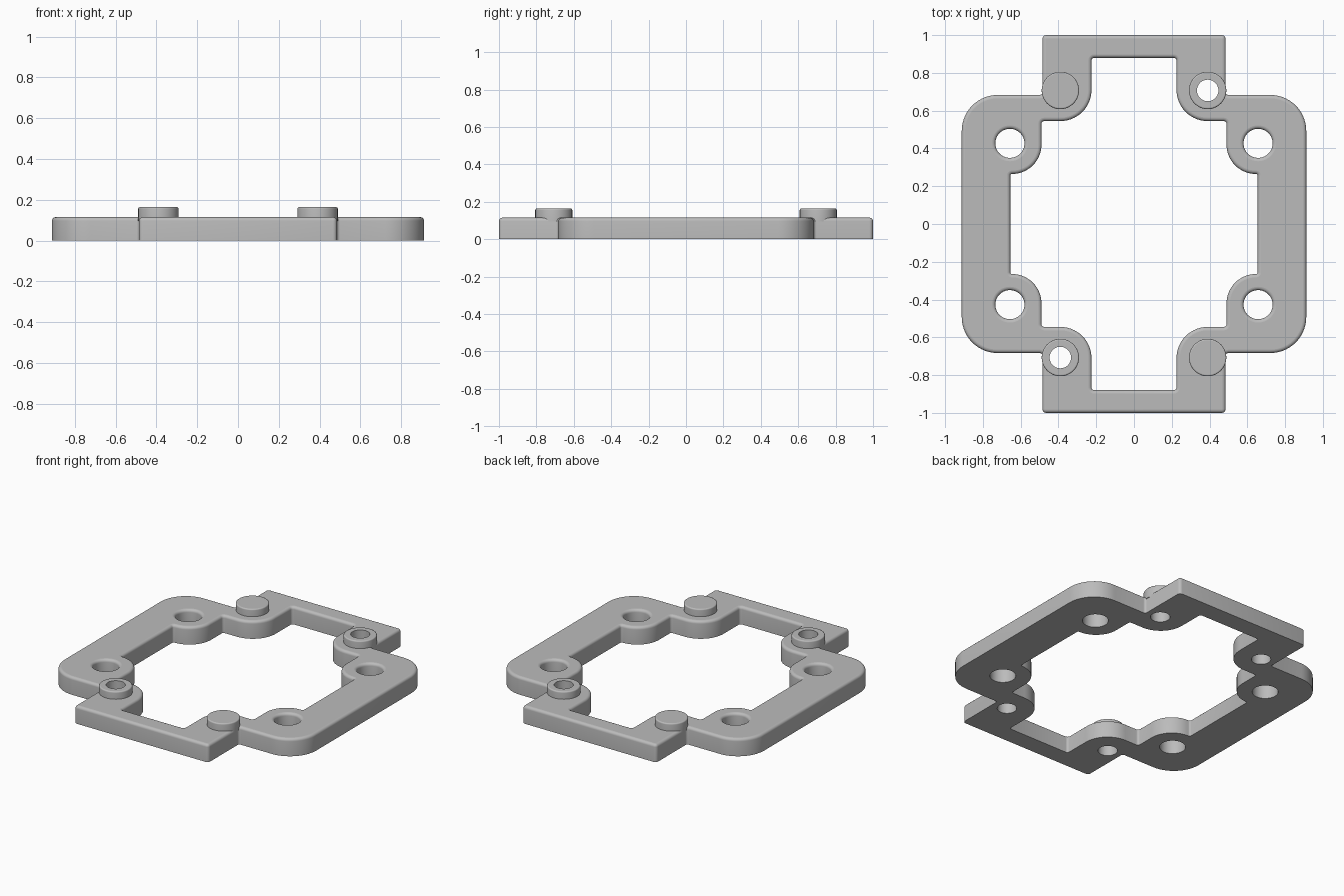
import bpy
import bmesh
import math
from mathutils import Vector

cube = bpy.data.objects.get("Cube")
if cube:
    bpy.data.objects.remove(cube, do_unlink=True)

grey = bpy.data.materials.new("plain grey")
colour = (0.5, 0.5, 0.5, 1)
grey.use_nodes = True
grey.diffuse_color = colour
grey.node_tree.nodes["Principled BSDF"].inputs["Base Color"].default_value = colour


def mirror_quarter(quarter):
    """Repeat a quarter outline, given clockwise from +y to +x, in all quadrants."""
    right = quarter + [(x, -y, r) for x, y, r in reversed(quarter)]
    return right + [(-x, y, r) for x, y, r in reversed(right)]


def round_corners(corners):
    """Turn right-angled corners (x, y, radius) into a smooth outline."""
    points = []
    for i, (x, y, r) in enumerate(corners):
        here = Vector((x, y))
        before = (Vector(corners[i - 1][:2]) - here).normalized()
        after = (Vector(corners[(i + 1) % len(corners)][:2]) - here).normalized()
        centre = here + (before + after) * r
        steps = 14 if r > 0.1 else 4
        for k in range(steps + 1):
            a = math.pi / 2 * k / steps
            points.append(centre - after * r * math.cos(a) - before * r * math.sin(a))
    return points


def circle(x, y, r, n=40):
    """Clockwise circle."""
    return [Vector((x + r * math.cos(a), y - r * math.sin(a)))
            for a in (2 * math.pi * i / n for i in range(n))]


def offset(points, d):
    """Shift a clockwise outline inward by d with mitred corners."""
    result = []
    for i, p in enumerate(points):
        e1 = (p - points[i - 1]).normalized()
        e2 = (points[(i + 1) % len(points)] - p).normalized()
        n1, n2 = Vector((e1.y, -e1.x)), Vector((e2.y, -e2.x))
        result.append(p + (n1 + n2) * d / (1 + n1.dot(n2)))
    return result


def build(name, loops, z0, z1):
    """Solid from outlines (points, top fillet, side), side -1 for holes."""
    bm = bmesh.new()
    bottom_edges, top_edges = [], []
    for points, fillet, side in loops:
        profile = [(0, z0)]
        if fillet:
            for k in range(6):
                a = math.pi / 2 * k / 5
                profile.append((fillet * (1 - math.cos(a)),
                                z1 - fillet * (1 - math.sin(a))))
        else:
            profile.append((0, z1))
        rings = [[bm.verts.new((p.x, p.y, z)) for p in offset(points, d * side)]
                 for d, z in profile]
        n = len(points)
        for low, high in zip(rings, rings[1:]):
            for i in range(n):
                j = (i + 1) % n
                bm.faces.new((low[i], low[j], high[j], high[i]))
        for ring, edges in ((rings[0], bottom_edges), (rings[-1], top_edges)):
            edges += [bm.edges.get((ring[i - 1], ring[i])) for i in range(n)]
    for edges in (bottom_edges, top_edges):
        bmesh.ops.triangle_fill(bm, edges=edges, use_beauty=True, normal=(0, 0, 1))
    bmesh.ops.recalc_face_normals(bm, faces=bm.faces)

    mesh = bpy.data.meshes.new(name)
    bm.to_mesh(mesh)
    bm.free()
    mesh.materials.append(grey)
    obj = bpy.data.objects.new(name, mesh)
    bpy.context.collection.objects.link(obj)
    bpy.ops.object.select_all(action='DESELECT')
    obj.select_set(True)
    bpy.context.view_layer.objects.active = obj
    bpy.ops.object.shade_smooth_by_angle(angle=math.radians(35))
    for poly in mesh.polygons:
        if abs(poly.normal.z) > 0.999:
            poly.use_smooth = False
    return obj


# Frame plate: outer and inner outlines, four mounting holes, four boss holes
TOP, FILLET = 0.115, 0.018
BOSS_X, BOSS_Y = 0.39, 0.707
outer = mirror_quarter([(0.485, 1, 0.02), (0.485, 0.683, 0.015), (0.912, 0.683, 0.19)])
inner = mirror_quarter([(0.225, 0.88, 0.015), (0.225, 0.545, 0.165), (0.49, 0.545, 0.015),
                        (0.49, 0.265, 0.155), (0.655, 0.265, 0.01)])
loops = [(round_corners(outer), FILLET, 1), (round_corners(inner), FILLET, -1)]
corners = [(sx, sy) for sx in (-1, 1) for sy in (-1, 1)]
for sx, sy in corners:
    loops.append((circle(sx * 0.657, sy * 0.427, 0.077), FILLET, -1))
    loops.append((circle(sx * BOSS_X, sy * BOSS_Y, 0.058), 0, -1))
build("frame_plate", loops, 0, TOP)

# Bosses: hollow collars on one diagonal, solid pins on the other
for sx, sy in corners:
    x, y = sx * BOSS_X, sy * BOSS_Y
    hollow = sx == sy
    boss = [(circle(x, y, 0.099), 0.008, 1)]
    if hollow:
        boss.append((circle(x, y, 0.057), 0, -1))
    place = ("back" if sy > 0 else "front") + ("_left" if sx > 0 else "_right")
    build(("collar_" if hollow else "pin_") + place, boss, 0.095, 0.164)
